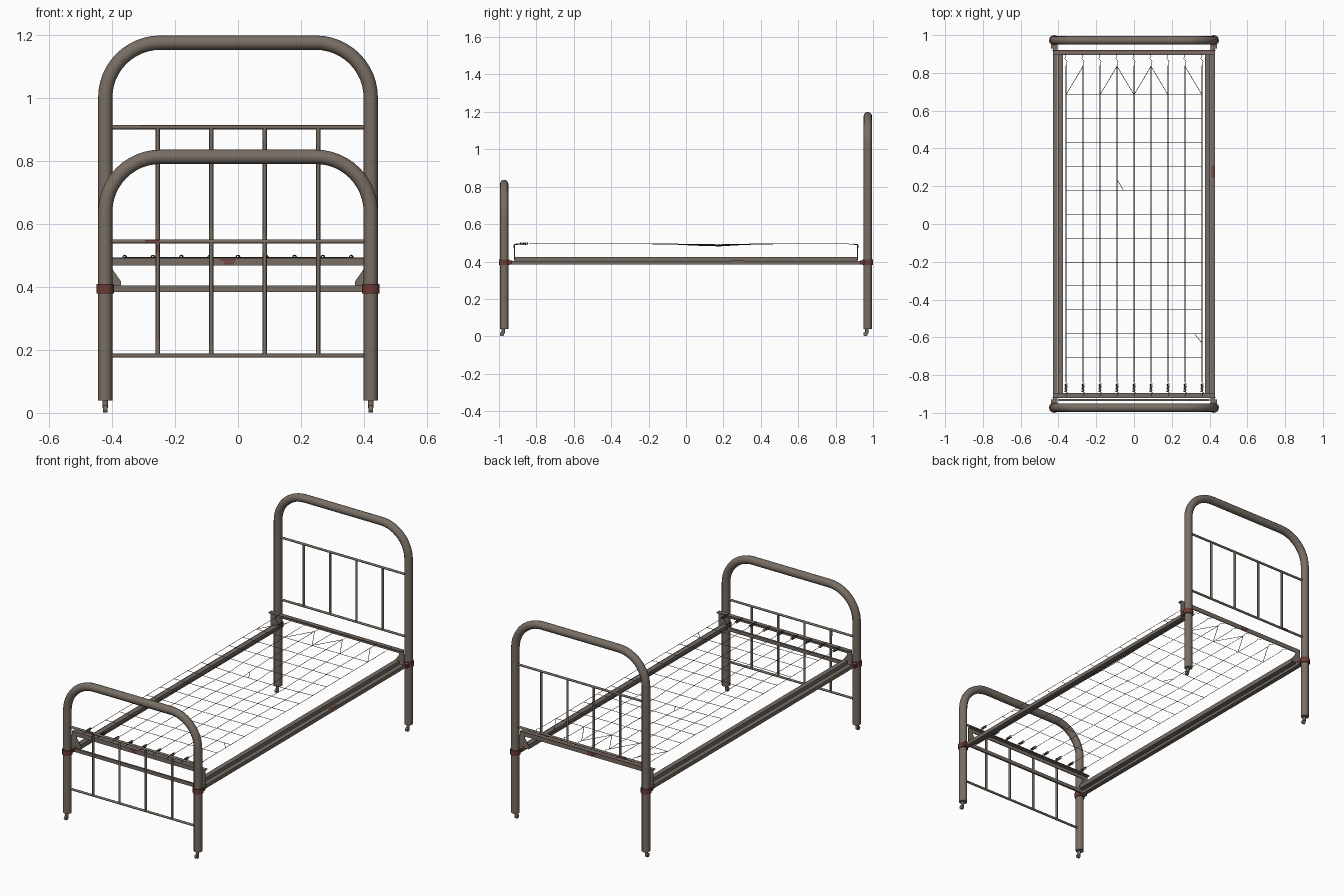
import bpy, bmesh, math
from mathutils import Vector

cube = bpy.data.objects.get("Cube")
if cube:
    bpy.data.objects.remove(cube, do_unlink=True)


def material(name, rgb):
    m = bpy.data.materials.new(name)
    m.use_nodes = True
    m.diffuse_color = (*rgb, 1)
    bsdf = m.node_tree.nodes["Principled BSDF"]
    bsdf.inputs["Base Color"].default_value = (*rgb, 1)
    bsdf.inputs["Roughness"].default_value = 0.7
    return m


PAINT = material("grey brown paint", (0.19, 0.156, 0.128))
RUST = material("rust red", (0.15, 0.042, 0.034))
FADED = material("faded rust", (0.17, 0.062, 0.053))
WIRE = material("dark brown wire", (0.085, 0.071, 0.06))


def tubes(name, paths, radius, mat, sides=2):
    """Round bars along one or more point paths, joined in one mesh."""
    cu = bpy.data.curves.new(name, "CURVE")
    cu.dimensions = "3D"
    cu.bevel_depth = radius
    cu.bevel_resolution = sides
    cu.use_fill_caps = True
    for path in paths:
        sp = cu.splines.new("POLY")
        sp.points.add(len(path) - 1)
        for p, co in zip(sp.points, path):
            p.co = (*co, 1)
    cu.materials.append(mat)
    ob = bpy.data.objects.new(name, cu)
    bpy.context.collection.objects.link(ob)
    bpy.ops.object.select_all(action="DESELECT")
    ob.select_set(True)
    bpy.context.view_layer.objects.active = ob
    bpy.ops.object.convert(target="MESH")
    bpy.ops.object.shade_smooth_by_angle(angle=math.radians(50))
    return ob


def boxes(name, bounds, mat):
    """Boxes given as (corner, opposite corner), joined in one mesh."""
    bm = bmesh.new()
    for a, b in bounds:
        lo = Vector(map(min, a, b))
        hi = Vector(map(max, a, b))
        made = bmesh.ops.create_cube(bm, size=1)["verts"]
        bmesh.ops.scale(bm, vec=hi - lo, verts=made)
        bmesh.ops.translate(bm, vec=(lo + hi) / 2, verts=made)
    return finish(name, bm, mat)


def finish(name, bm, mat):
    bmesh.ops.recalc_face_normals(bm, faces=bm.faces)
    me = bpy.data.meshes.new(name)
    bm.to_mesh(me)
    bm.free()
    me.materials.append(mat)
    ob = bpy.data.objects.new(name, me)
    bpy.context.collection.objects.link(ob)
    return ob


LEG_X, END_Y, TUBE = 0.422, 0.972, 0.0227
BAR_X = (-0.255, -0.085, 0.085, 0.255)


def hoop(y, top, corner):
    """Inverted U: leg, rounded corner, top rail, rounded corner, leg."""
    half = []
    for i in range(13):
        a = math.pi / 2 * i / 12
        half.append((LEG_X - corner + corner * math.cos(a), y,
                     top - corner + corner * math.sin(a)))
    half.insert(0, (LEG_X, y, 0.04))
    return half + [(-x, yy, z) for x, yy, z in reversed(half)]


# Head and foot ends: hoop, two cross rods, four uprights
for end, s, top, high, low in (("head", 1, 1.177, 0.908, 0.545),
                               ("foot", -1, 0.814, 0.545, 0.182)):
    y = s * END_Y
    tubes(end + "_hoop", [hoop(y, top, 0.175)], TUBE, PAINT, 4)
    tubes(end + "_cross_rods", [[(-LEG_X, y, z), (LEG_X, y, z)] for z in (high, low)],
          0.0065, PAINT)
    tubes(end + "_uprights", [[(x, y, low), (x, y, high)] for x in BAR_X], 0.0065, PAINT)

    # Clamps around the legs and their hooks towards the rails
    tubes(end + "_clamps", [[(x, y, 0.38), (x, y, 0.41)] for x in (-LEG_X, LEG_X)],
          0.028, RUST, 4)
    hooks = boxes(end + "_clamp_hooks",
                  [((x - 0.018, s * 0.93, 0.383), (x + 0.018, y, 0.406))
                   for x in (-LEG_X, LEG_X)], RUST)
    hooks.data.materials.append(PAINT)
    for face in hooks.data.polygons:
        face.material_index = int(abs(face.normal.z) > 0.5)

    # Casters
    cy = y - 0.012
    tubes(end + "_caster_stems", [[(x, y - 0.005, 0.016), (x, y - 0.005, 0.045)]
                                  for x in (-LEG_X, LEG_X)], 0.009, PAINT)
    tubes(end + "_caster_wheels",
          [[(x - 0.007, cy, 0.012), (x + 0.007, cy, 0.012)] for x in (-LEG_X, LEG_X)],
          0.012, PAINT, 3)

    # Raised angle iron that holds the net
    outer, inner = s * 0.92, s * 0.895
    back = outer - s * 0.005
    boxes(end + "_angle_iron",
          [((-0.43, outer, 0.488), (0.43, inner, 0.493)),
           ((-0.43, outer, 0.468), (0.43, back, 0.493))], PAINT)

    # Flared gusset plates between side rails and angle iron
    bm = bmesh.new()
    for side in (-1, 1):
        outline = ((0.432, 0.405), (0.372, 0.405), (0.372, 0.418),
                   (0.398, 0.455), (0.402, 0.47), (0.432, 0.47))
        verts = [bm.verts.new((side * x, back, z)) for x, z in outline]
        face = bm.faces.new(verts)
        ext = bmesh.ops.extrude_face_region(bm, geom=[face])["geom"]
        bmesh.ops.translate(bm, vec=(0, s * 0.005, 0),
                            verts=[v for v in ext if isinstance(v, bmesh.types.BMVert)])
    finish(end + "_gussets", bm, PAINT)

    # Worn patches on the outward side of the angle iron, middle rod and upright
    face_y, rod_y = s * 0.921, s * 0.979
    boxes(end + "_worn_patches",
          [((-0.055, outer, 0.481), (-0.008, face_y, 0.489)),
           ((-0.045, outer, 0.472), (-0.012, face_y, 0.479)),
           ((-0.295, y, 0.54), (-0.25, rod_y, 0.55))], FADED)

boxes("foot_upright_worn_patch", [((-0.26, -END_Y, 0.508), (-0.25, -0.979, 0.535))], FADED)
boxes("head_angle_worn_edge", [((-0.43, 0.9165, 0.4925), (0.43, 0.9205, 0.4935))], FADED)

# Lower cross strip at the foot
boxes("foot_cross_strip", [((-0.4, -0.938, 0.385), (0.4, -0.927, 0.405))], PAINT)

# Side rails: an outer lower bar and an inner upper bar
for name, s in (("left", 1), ("right", -1)):
    boxes(name + "_side_rail",
          [((s * 0.404, -0.95, 0.383), (s * 0.43, 0.95, 0.404)),
           ((s * 0.375, -0.915, 0.398), (s * 0.403, 0.915, 0.424))], PAINT)
boxes("rail_worn_patch", [((0.411, 0.245, 0.4035), (0.43, 0.31, 0.4048))], FADED)

# Wire net with a slight sag
XS = [0.09 * i for i in range(-4, 5)]
YS = [0.684 - 0.1265 * i for i in range(12)]


def net(x, y):
    dip = 0.012 * math.exp(-((y - 0.15) / 0.15) ** 2) * (1 - (x / 0.4) ** 2)
    return (x, y, 0.494 - dip)


long_y = [0.84] + YS + [-0.84]
tubes("net_long_wires", [[net(x, y) for y in long_y] for x in XS], 0.0015, WIRE, 0)
tubes("net_cross_wires", [[net(x, y) for x in XS] for y in YS], 0.0014, WIRE, 0)
ties = [[net(a * 0.09, YS[0]), net(b * 0.09, 0.835)]
        for a, b in ((-4, -3), (-2, -1), (0, -1), (0, 1), (2, 1), (4, 3))]
ties.append([net(-0.09, 0.235), net(-0.055, YS[4])])
ties.append([net(0.32, YS[10]), net(0.36, -0.63)])
tubes("net_slanted_wires", ties, 0.0014, WIRE, 0)


# Coil springs along the foot, stretched wires at the head
def coil(x, turns=6, steps=8):
    n = turns * steps
    pts = [(x + 0.006 * math.cos(2 * math.pi * i / steps), -0.845 - 0.045 * i / n,
            0.495 + 0.006 * math.sin(2 * math.pi * i / steps)) for i in range(n + 1)]
    return pts + [(x, -0.91, 0.495)]


tubes("foot_springs", [coil(x) for x in XS], 0.002, WIRE, 0)
tubes("head_hooks", [[net(x, 0.84), (x + 0.006, 0.86, 0.497), (x - 0.006, 0.875, 0.492),
                      (x, 0.9, 0.494)] for x in XS], 0.0013, WIRE, 0)
